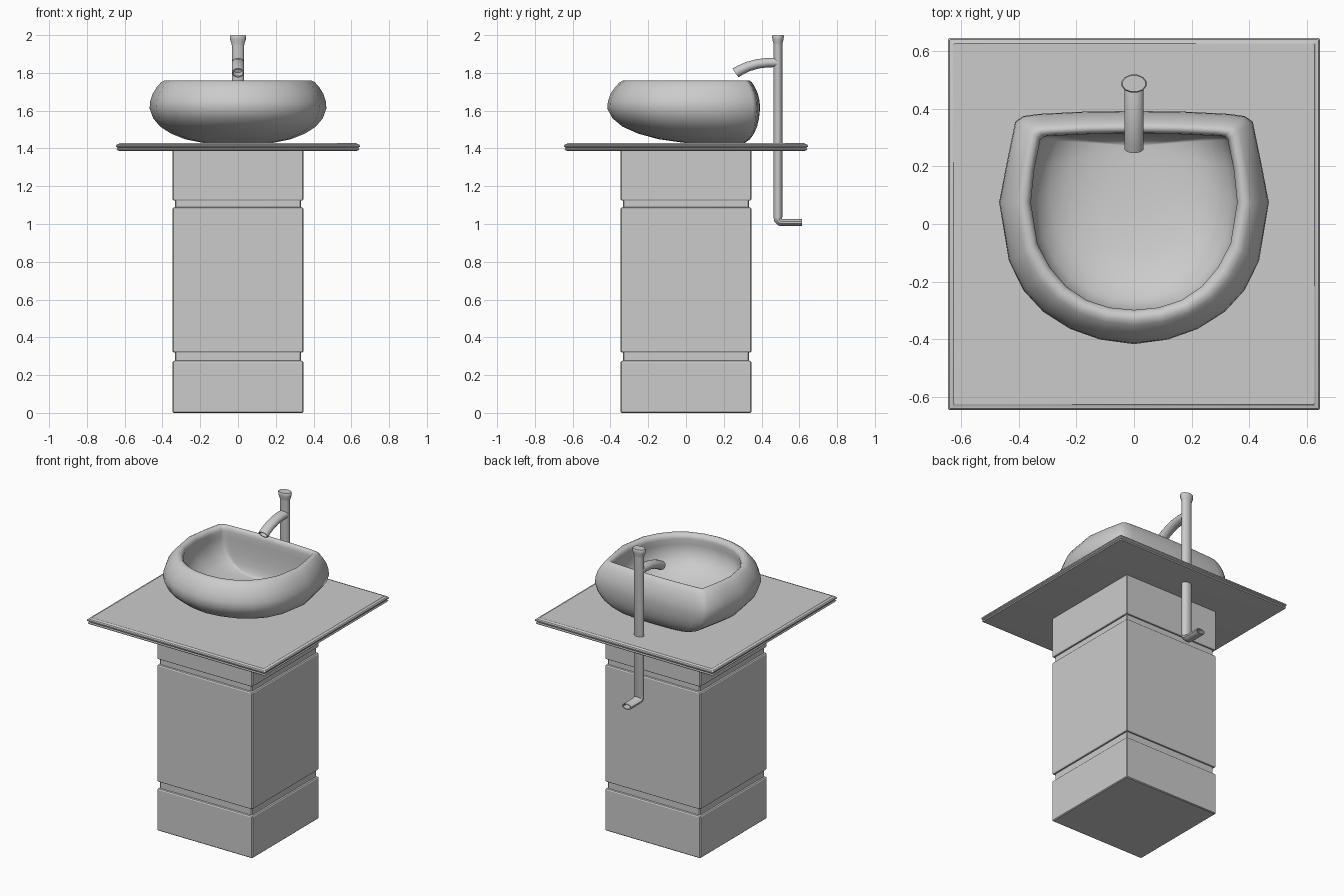
import bpy, bmesh, math


def loft(name, rings, angle=35):
    """Skin a list of equal-length rings, cap both ends, shade by angle."""
    bm = bmesh.new()
    loops = [[bm.verts.new(p) for p in ring] for ring in rings]
    n = len(loops[0])
    for a, b in zip(loops, loops[1:]):
        for i in range(n):
            j = (i + 1) % n
            bm.faces.new((a[i], a[j], b[j], b[i]))
    bm.faces.new(loops[0][::-1])
    bm.faces.new(loops[-1])
    bmesh.ops.recalc_face_normals(bm, faces=bm.faces)
    mesh = bpy.data.meshes.new(name)
    bm.to_mesh(mesh)
    bm.free()
    ob = bpy.data.objects.new(name, mesh)
    bpy.context.collection.objects.link(ob)
    bpy.ops.object.select_all(action='DESELECT')
    ob.select_set(True)
    bpy.context.view_layer.objects.active = ob
    bpy.ops.object.shade_smooth_by_angle(angle=math.radians(angle))
    return ob


def square(h, z, c=0.005):
    """Square ring of half width h with small corner chamfers."""
    k = h - c
    return [(x, y, z) for x, y in ((h, -k), (h, k), (k, h), (-k, h),
                                   (-h, k), (-h, -k), (-k, -h), (k, -h))]


def tube(name, stations, n=12):
    """Elliptical sweep in the YZ plane: (y, z, heading, x radius, other radius)."""
    rings = []
    for y, z, deg, a, b in stations:
        t = math.radians(deg)
        ring = []
        for i in range(n):
            u = 2 * math.pi * (i + 0.5) / n
            s = b * math.sin(u)
            ring.append((a * math.cos(u), y - s * math.sin(t), z + s * math.cos(t)))
        rings.append(ring)
    return loft(name, rings, 40)


# Pedestal: square column with two shallow grooves
prof = [(0.341, 0), (0.346, 0.005)]
for lo, hi in ((0.268, 0.324), (1.080, 1.128)):
    prof += [(0.346, lo), (0.342, lo + 0.006), (0.334, lo + 0.009),
             (0.334, hi - 0.004), (0.342, hi - 0.003), (0.346, hi + 0.003)]
prof += [(0.346, 1.392)]
loft("pedestal", [square(h, z) for h, z in prof], 30)

# Countertop: thin slab with a moulded double edge
edge = [(0.625, 1.387), (0.638, 1.389), (0.643, 1.395), (0.638, 1.401),
        (0.638, 1.403), (0.645, 1.409), (0.645, 1.416), (0.640, 1.422),
        (0.630, 1.424), (0.626, 1.428)]
loft("countertop", [square(h, z, 0.003) for h, z in edge], 30)

# Basin: D-shaped outlines (right half), mirrored to full rings
outer = [(0, .392), (.17, .390), (.33, .382), (.385, .374), (.412, .355), (.442, .21),
         (.468, .075), (.434, -.128), (.384, -.23), (.315, -.305), (.222, -.364),
         (.118, -.401), (0, -.417)]
inner = [(0, .314), (.15, .312), (.28, .306), (.312, .304), (.325, .293), (.346, .19),
         (.358, .075), (.335, -.068), (.292, -.15), (.235, -.217), (.165, -.264),
         (.085, -.290), (0, -.298)]


def full(half):
    return half + [(-x, y) for x, y in half[-2:0:-1]]


O, I = full(outer), full(inner)


def scaled(pts, s, z, cy):
    return [(x * s, cy + (y - cy) * s, z) for x, y in pts]


def blend(t, z):
    return [(a + (c - a) * t, b + (d - b) * t, z) for (a, b), (c, d) in zip(I, O)]


rings = [scaled(O, s, z, 0.26) for s, z in
         ((.15, 1.426), (.4, 1.430), (.6, 1.449), (.76, 1.479), (.88, 1.515), (.96, 1.56))]
rings += [blend(t, z) for t, z in
          ((1, 1.612), (.97, 1.65), (.85, 1.69), (.65, 1.725), (.45, 1.750),
           (.30, 1.759), (.15, 1.757), (.04, 1.745), (0, 1.728))]
rings += [scaled(I, s, z, 0.27) for s, z in
          ((1.01, 1.69), (1.0, 1.64), (.94, 1.585), (.82, 1.54), (.64, 1.508),
           (.42, 1.49), (.2, 1.482), (.02, 1.48))]
loft("basin", rings, 60)

# Tap stem and supply pipe: open outlet, elbow, riser, flared knob
X, Y, PY = 0.034, 0.024, 0.487
tube("tap_stem", [
    (0.54, 1.007, 180, .026, .014), (0.615, 1.007, 180, .026, .014),
    (0.615, 1.007, 180, X, .019), (0.512, 1.007, 180, X, .019),
    (0.496, 1.010, 155, X, .021), (PY, 1.022, 112, X, .023), (PY, 1.036, 90, X, Y),
    (PY, 1.945, 90, X, Y), (PY, 1.957, 90, .036, .025), (PY, 1.978, 90, .044, .031),
    (PY, 1.993, 90, .045, .032), (PY, 2.0, 90, .041, .029)])

# Spout: curved arm with a hollow mouth
tube("tap_spout", [
    (PY, 1.855, 180, X, .025), (0.43, 1.854, 182, X, .026), (0.38, 1.848, 191, X, .026),
    (0.33, 1.834, 202, X, .027), (0.29, 1.816, 209, X, .028), (0.262, 1.800, 214, X, .029),
    (0.262, 1.800, 214, .027, .022), (0.295, 1.819, 209, .027, .021)])
